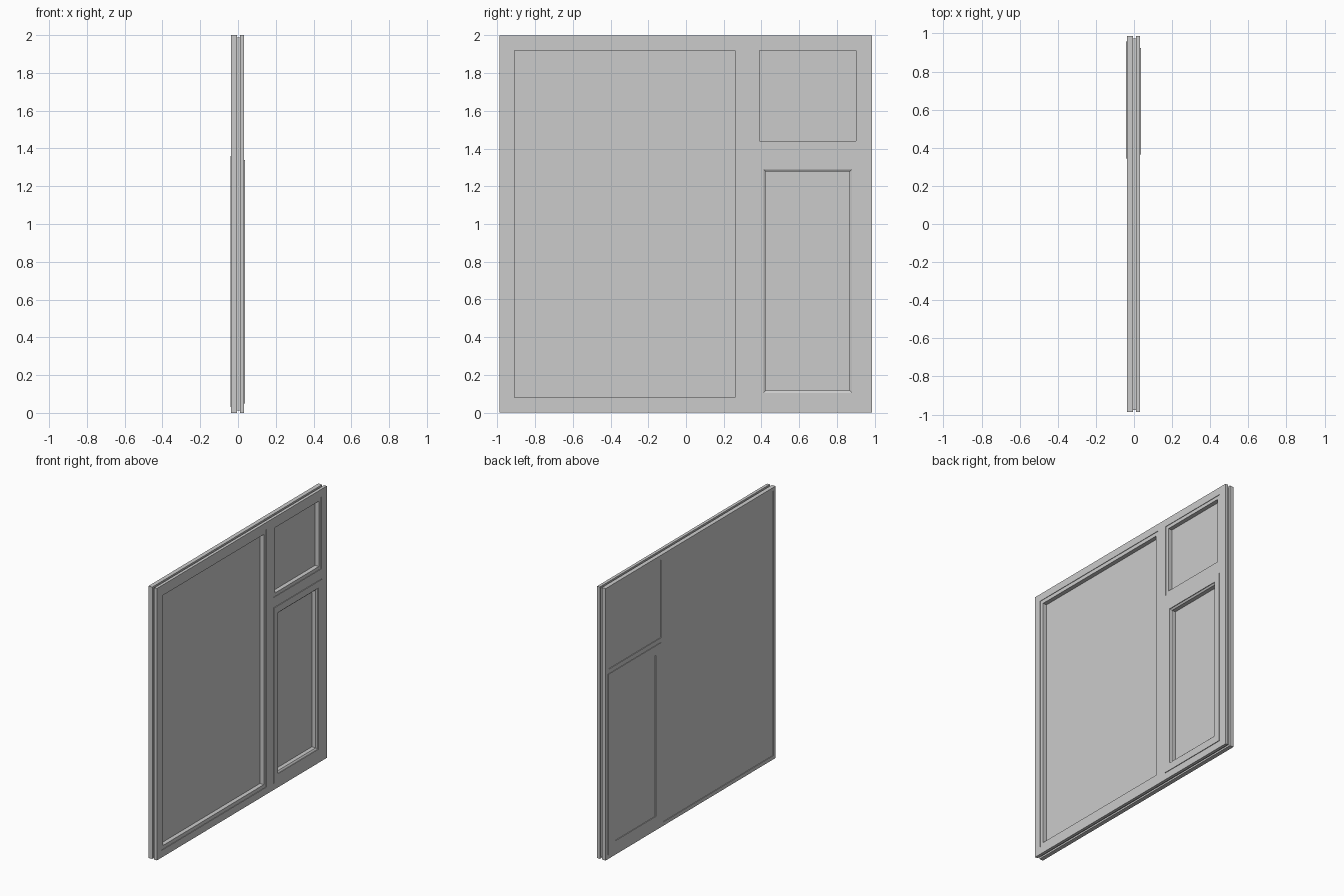
import bpy, bmesh

cube = bpy.data.objects.get("Cube")
if cube:
    bpy.data.objects.remove(cube)

# One plain grey for the whole window unit
grey = bpy.data.materials.new("light_grey")
grey.use_nodes = True
GREY = (0.6, 0.6, 0.6, 1)
grey.diffuse_color = GREY
grey.node_tree.nodes["Principled BSDF"].inputs["Base Color"].default_value = GREY


def finish(name, bm):
    bmesh.ops.recalc_face_normals(bm, faces=bm.faces)
    mesh = bpy.data.meshes.new(name)
    bm.to_mesh(mesh)
    bm.free()
    mesh.materials.append(grey)
    ob = bpy.data.objects.new(name, mesh)
    bpy.context.collection.objects.link(ob)
    return ob


def grow(rect, d):
    y0, y1, z0, z1 = rect
    return (y0 - d, y1 + d, z0 - d, z1 + d)


def plate(name, x0, x1, rect, holes=()):
    """Upright slab between x0 and x1 with rectangular holes cut through."""
    rects = [rect, *holes]
    ys = sorted({v for r in rects for v in r[:2]})
    zs = sorted({v for r in rects for v in r[2:]})
    bm = bmesh.new()
    grid = {(y, z): bm.verts.new((x0, y, z)) for y in ys for z in zs}
    for ya, yb in zip(ys, ys[1:]):
        for za, zb in zip(zs, zs[1:]):
            cy, cz = (ya + yb) / 2, (za + zb) / 2
            if any(h[0] < cy < h[1] and h[2] < cz < h[3] for h in holes):
                continue
            bm.faces.new([grid[p] for p in ((ya, za), (yb, za), (yb, zb), (ya, zb))])
    bmesh.ops.delete(bm, geom=[v for v in bm.verts if not v.link_faces], context='VERTS')
    ext = bmesh.ops.extrude_face_region(bm, geom=bm.faces[:], use_keep_orig=True)
    moved = [g for g in ext["geom"] if isinstance(g, bmesh.types.BMVert)]
    bmesh.ops.translate(bm, verts=moved, vec=(x1 - x0, 0, 0))
    bmesh.ops.dissolve_limit(bm, angle_limit=0.01, verts=bm.verts[:], edges=bm.edges[:])
    return finish(name, bm)


def bead(name, rect, profile):
    """Closed (x, outward offset) profile swept round a rectangle."""
    bm = bmesh.new()
    loops = []
    for x, d in profile:
        y0, y1, z0, z1 = grow(rect, d)
        loops.append([bm.verts.new((x, y, z))
                      for y, z in ((y0, z0), (y1, z0), (y1, z1), (y0, z1))])
    for i, a in enumerate(loops):
        b = loops[(i + 1) % len(loops)]
        for k in range(4):
            n = (k + 1) % 4
            bm.faces.new((a[k], a[n], b[n], b[k]))
    return finish(name, bm)


# Visible glass areas as (y0, y1, z0, z1)
outer = (-0.988, 0.987, 0.0, 2.0)
large = (-0.91, 0.26, 0.08, 1.92)
upper = (0.39, 0.90, 1.44, 1.92)
lower = (0.41, 0.88, 0.105, 1.29)
sash_front = (0.365, 0.925, 0.05, 1.34)
sash_back = (0.345, 0.957, 0.03, 1.36)

# Outer frame: two slabs with a recessed core that leaves a groove round the rim
front_holes = [grow(large, 0.027), grow(upper, 0.025), sash_front]
back_holes = [grow(large, 0.053), grow(upper, 0.047), sash_back]
plate("frame_front", 0.010, 0.032, outer, front_holes)
plate("frame_core", -0.006, 0.010, grow(outer, -0.012), front_holes)
plate("frame_back", -0.037, -0.006, outer, back_holes)

# Fixed lights: pane with a slightly sunken glazing bead on the front
for label, rect, g_front, g_back in (("large", large, 0.027, 0.053),
                                     ("upper", upper, 0.025, 0.047)):
    bead(label + "_bead", rect, [(-0.006, 0), (0.028, 0), (0.028, g_front), (-0.006, g_front)])
    plate(label + "_pane", -0.032, -0.003, grow(rect, g_back))

# Opening sash: slightly proud on both sides, with a sloped bead round the pane
plate("sash_front", -0.006, 0.037, sash_front, [lower])
plate("sash_back", -0.041, -0.006, sash_back, [lower])
bead("sash_bead", lower, [(-0.010, 0.0), (0.032, 0.0), (0.024, -0.012), (-0.010, -0.012)])
plate("sash_pane", -0.036, -0.006, lower)
